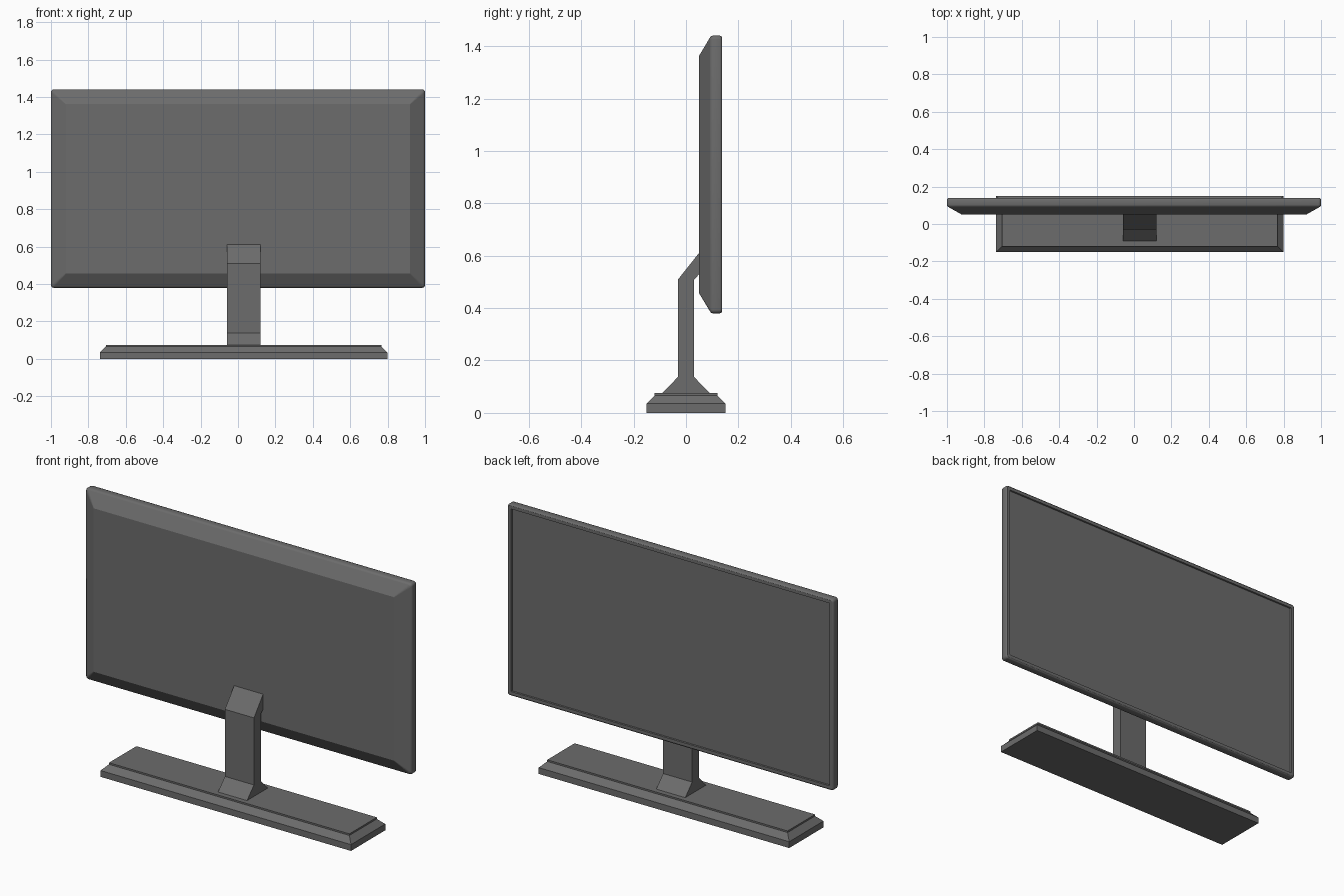
import bpy, bmesh, math

if "Cube" in bpy.data.objects:
    bpy.data.objects.remove(bpy.data.objects["Cube"])

grey = bpy.data.materials.new("dark_grey_plastic")
grey.diffuse_color = (0.15, 0.15, 0.15, 1)
grey.use_nodes = True
grey.node_tree.nodes["Principled BSDF"].inputs["Base Color"].default_value = grey.diffuse_color

STAND_X = 0.03   # the stand sits slightly off centre
SCREEN_Z = 0.91
CORNER_STEPS = 4


def finish(name, bm):
    bmesh.ops.recalc_face_normals(bm, faces=bm.faces[:])
    mesh = bpy.data.meshes.new(name)
    bm.to_mesh(mesh)
    bm.free()
    mesh.materials.append(grey)
    obj = bpy.data.objects.new(name, mesh)
    bpy.context.collection.objects.link(obj)
    return obj


def rounded_rect(hx, hz, r):
    pts = []
    for k, (sx, sz) in enumerate([(1, 1), (-1, 1), (-1, -1), (1, -1)]):
        for i in range(CORNER_STEPS + 1):
            a = math.pi / 2 * (k + i / CORNER_STEPS)
            pts.append((sx * (hx - r) + r * math.cos(a), sz * (hz - r) + r * math.sin(a)))
    return pts


def loft(name, rings, smooth_strips=()):
    """Join rings of 3D points and cap both ends."""
    bm = bmesh.new()
    loops = [[bm.verts.new(p) for p in ring] for ring in rings]
    n = len(loops[0])
    for s, (a, b) in enumerate(zip(loops, loops[1:])):
        for i in range(n):
            j = (i + 1) % n
            f = bm.faces.new((a[i], a[j], b[j], b[i]))
            f.smooth = s in smooth_strips
    bm.faces.new(loops[0])
    bm.faces.new(loops[-1])
    return finish(name, bm)


# Screen housing: tapered rear shell, rounded rim, bezel and recessed display
# each entry: y, inset from the outline in x, inset in z, corner radius
sections = [
    (0.050, 0.080, 0.077, 0.003),
    (0.091, 0.007, 0.008, 0.012),
    (0.096, 0.002, 0.002, 0.014),
    (0.102, 0.000, 0.000, 0.015),
    (0.129, 0.000, 0.000, 0.015),
    (0.135, 0.002, 0.002, 0.014),
    (0.138, 0.007, 0.007, 0.010),
    (0.138, 0.024, 0.024, 0.002),
    (0.129, 0.025, 0.025, 0.002),
]
rings = [[(x, y, SCREEN_Z + z) for x, z in rounded_rect(1 - ix, 0.53 - iz, r)]
         for y, ix, iz, r in sections]
loft("screen_housing", rings, smooth_strips=(1, 2, 3, 4, 5))

# Base: slab with a chamfered step and a thin top plate
base_sections = [(0, 0.768, 0.150), (0.035, 0.768, 0.150),
                 (0.066, 0.737, 0.120), (0.075, 0.737, 0.120)]
loft("stand_base", [[(STAND_X + sx * hx, sy * hy, z)
                     for sx, sy in ((1, 1), (-1, 1), (-1, -1), (1, -1))]
                    for z, hx, hy in base_sections])

# Neck: side profile (y, z) with flared foot and angled top, extruded in x
profile = [(-0.092, 0.074), (-0.03, 0.138), (-0.03, 0.51), (0.051, 0.612),
           (0.051, 0.53), (0.03, 0.508), (0.03, 0.138), (0.092, 0.074)]
loft("stand_neck", [[(STAND_X + dx, y, z) for y, z in profile] for dx in (-0.089, 0.089)])
